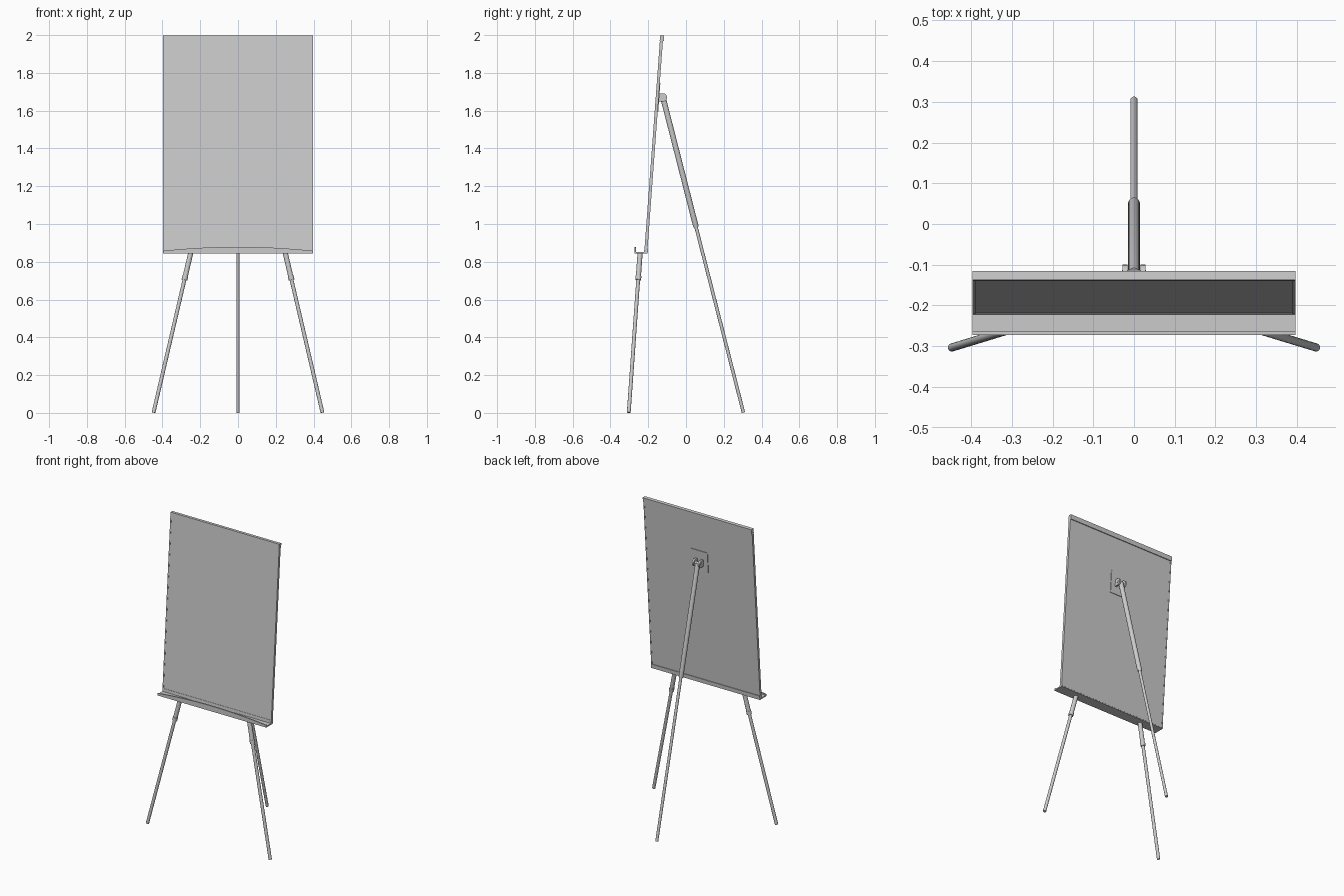
import bpy, bmesh, math
from mathutils import Matrix, Vector

if "Cube" in bpy.data.objects:
    bpy.data.objects.remove(bpy.data.objects["Cube"])

# Tilted frame of the board: origin at the lower front edge
TILT = Matrix.Translation((0, -0.22, 0.85)) @ Matrix.Rotation(-math.atan(0.085 / 1.15), 4, 'X')


def finish(name, bm, matrix=None, smooth=False):
    if matrix is not None:
        bm.transform(matrix)
    bmesh.ops.recalc_face_normals(bm, faces=bm.faces)
    me = bpy.data.meshes.new(name)
    bm.to_mesh(me)
    bm.free()
    ob = bpy.data.objects.new(name, me)
    bpy.context.collection.objects.link(ob)
    if smooth:
        bpy.ops.object.select_all(action='DESELECT')
        ob.select_set(True)
        bpy.context.view_layer.objects.active = ob
        bpy.ops.object.shade_smooth_by_angle(angle=math.radians(35))
    return ob


def box(name, lo, hi, matrix=None):
    lo, hi = Vector(lo), Vector(hi)
    bm = bmesh.new()
    bmesh.ops.create_cube(bm, size=1)
    bm.transform(Matrix.Translation((lo + hi) / 2) @ Matrix.Diagonal((*(hi - lo), 1)))
    return finish(name, bm, matrix)


def turned(name, a, b, profile, sides=20):
    """Solid of revolution from a to b; profile = (fraction, radius) pairs."""
    a, b = Vector(a), Vector(b)
    turn = (b - a).to_track_quat('Z', 'Y')
    bm = bmesh.new()
    rings = []
    for t, r in profile:
        c = a.lerp(b, t)
        rings.append([bm.verts.new(c + turn @ Vector((r * math.cos(i * math.tau / sides),
                      r * math.sin(i * math.tau / sides), 0))) for i in range(sides)])
    for p, q in zip(rings, rings[1:]):
        for i in range(sides):
            j = (i + 1) % sides
            bm.faces.new((p[i], p[j], q[j], q[i]))
    bm.faces.new(rings[0][::-1])
    bm.faces.new(rings[-1])
    return finish(name, bm, smooth=True)


def extrude_outline(name, pts, offset, matrix=None):
    bm = bmesh.new()
    f = bm.faces.new([bm.verts.new(p) for p in pts])
    ext = bmesh.ops.extrude_face_region(bm, geom=[f])
    bmesh.ops.translate(bm, vec=offset, verts=[v for v in ext['geom']
                        if isinstance(v, bmesh.types.BMVert)])
    return finish(name, bm, matrix)


# Writing board with its edge rails
H = 1.152
box("board_panel", (-0.391, 0, 0), (0.391, 0.014, H - 0.004), TILT)
box("top_rail", (-0.396, -0.002, H - 0.03), (0.396, 0.02, H), TILT)
box("bottom_rail", (-0.396, -0.002, 0), (0.396, 0.018, 0.022), TILT)
for side, s in (("left", -1), ("right", 1)):
    x = sorted((s * 0.388, s * 0.396))
    box(side + "_rail", (x[0], -0.001, 0.02), (x[1], 0.015, H - 0.028), TILT)

# Pen tray with a lip that bows upwards in the middle
box("tray", (-0.396, -0.272, 0.844), (0.396, -0.203, 0.852))
N = 24
lip = [(-0.396, -0.272, 0.845), (0.396, -0.272, 0.845)]
for i in range(N + 1):
    u = 1 - 2 * i / N
    lip.append((0.396 * u, -0.272, 0.858 + 0.021 * (1 - u * u)))
extrude_outline("tray_lip", lip, (0, 0.008, 0))

# Telescopic front legs
for side, s in (("left", -1), ("right", 1)):
    turned(side + "_front_leg", (s * 0.447, -0.303, 0.002), (s * 0.25, -0.243, 0.848),
           [(0, 0.010), (0.83, 0.010), (0.83, 0.0155), (0.855, 0.0155),
            (0.855, 0.0135), (1, 0.0135)])

# Telescopic rear leg, ending at the hinge
turned("rear_leg", (0, 0.304, 0.002), (0, -0.122, 1.67),
       [(0, 0.009), (0.588, 0.009), (0.588, 0.012), (0.594, 0.0145), (1, 0.0145)])

# Hinge: back plate, two ears and a pin
z0 = 1.67 - 0.85
box("hinge_plate", (-0.06, 0.013, z0 - 0.07), (0.06, 0.018, z0 + 0.08), TILT)
for side, s in (("left", -1), ("right", 1)):
    ear = [(s * 0.016, -0.145, 1.647), (s * 0.016, -0.145, 1.692)]
    for i in range(13):
        a = math.pi / 2 - math.pi * i / 12
        ear.append((s * 0.016, -0.122 + 0.022 * math.cos(a), 1.67 + 0.022 * math.sin(a)))
    extrude_outline(side + "_hinge_ear", ear, (s * 0.012, 0, 0))
turned("hinge_pin", (-0.03, -0.122, 1.67), (0.03, -0.122, 1.67), [(0, 0.009), (1, 0.009)])
